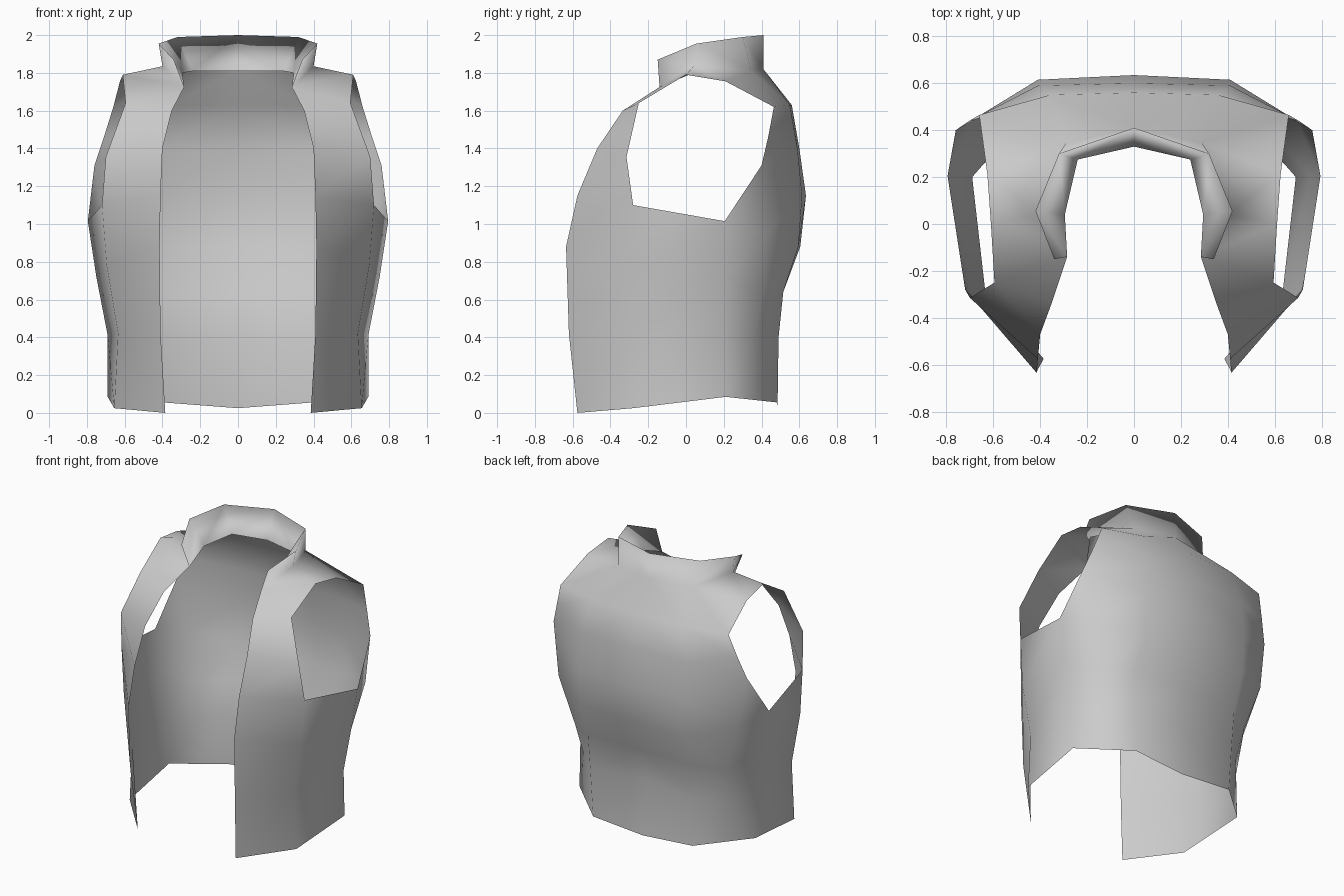
import bpy
import bmesh

default_cube = bpy.data.objects.get("Cube")
if default_cube:
    bpy.data.objects.remove(default_cube, do_unlink=True)


def make_material(name, colour):
    material = bpy.data.materials.new(name)
    material.use_nodes = True
    material.diffuse_color = colour
    material.node_tree.nodes["Principled BSDF"].inputs["Base Color"].default_value = colour
    return material


def build_mirrored(name, strips, material):
    """Skin strips between pairs of seam lines, then mirror them across x."""
    bm = bmesh.new()
    shared = {}

    def vertex(point):
        if point not in shared:
            shared[point] = bm.verts.new(point)
        return shared[point]

    for first, second in strips:
        for i in range(min(len(first), len(second)) - 1):
            corners = (second[i], first[i], first[i + 1], second[i + 1])
            unique = list(dict.fromkeys(corners))
            if len(unique) > 2:
                face = bm.faces.new([vertex(point) for point in unique])
                face.smooth = True

    mesh = bpy.data.meshes.new(name)
    bm.to_mesh(mesh)
    bm.free()
    mesh.materials.append(material)
    part = bpy.data.objects.new(name, mesh)
    bpy.context.collection.objects.link(part)

    mirror = part.modifiers.new("mirror", 'MIRROR')
    mirror.use_clip = True
    mirror.merge_threshold = .001


cloth = make_material("grey cloth", (.6, .6, .6, 1))

# Vertical seam lines of the left half, each running from hem to neck
spine_profile = [(.485, .025), (.44, .4), (.505, .64), (.605, .88),
                 (.635, 1.15), (.6, 1.4), (.56, 1.63), (.41, 1.82)]
spine = [(0, y, z) for y, z in spine_profile]

blade = [(.39, .485, .055), (.41, .49, .4), (.41, .515, .64), (.41, .595, .88),
         (.41, .615, 1.15), (.41, .59, 1.4), (.36, .55, 1.63), (.29, .345, 1.81)]

# The flank follows the rear rim of the armhole from its fourth point up
flank = [(.69, .21, .085), (.69, .2, .41), (.75, .2, .72), (.795, .205, 1.015),
         (.76, .4, 1.31), (.71, .435, 1.46), (.66, .465, 1.62), (.625, .21, 1.755)]

# Rear of the rib cage, bulging below the armhole and meeting its rim
back_ribs = [(.54, .348, .07), (.55, .36, .4), (.59, .4, .62), (.7, .43, .95), flank[4]]

# The ribs follow the front rim of the armhole from their fourth point up
ribs = [(.655, -.28, .025), (.635, -.28, .42), (.695, -.29, .78),
        (.72, -.28, 1.1), (.7, -.315, 1.355), (.595, -.25, 1.64)]

front_edge = [(.385, -.575, 0), (.41, -.62, .42), (.415, -.635, .88),
              (.41, -.575, 1.15), (.4, -.47, 1.4), (.35, -.335, 1.6)]

# Shoulder strap between the neck seam and the top of the armhole
neck_side = (.4, .04, 1.835)
neck_front = (.285, -.14, 1.725)
shoulder_tip = (.61, 0, 1.79)
neck_line = [blade[-1], neck_side, neck_front, front_edge[-1]]
shoulder_line = [flank[-1], shoulder_tip, ribs[-1], ribs[-1]]

# Standing collar: outer wall up to the rim, then a lining down inside
collar_seam = [spine[-1], blade[-1], neck_side, neck_front]
collar_rim = [(0, .41, 2), (.32, .3, 1.99), (.42, .055, 1.955), (.34, -.15, 1.87)]
collar_lining = [(0, .33, 1.81), (.24, .275, 1.81), (.295, .04, 1.8), neck_front]

build_mirrored("vest", [
    (spine, blade),
    (blade, back_ribs),
    (back_ribs, flank[:5]),
    (blade[4:], flank[4:]),
    (flank[:4], ribs[:4]),
    (ribs, front_edge),
    (neck_line, shoulder_line),
    (collar_rim, collar_seam),
    (collar_lining, collar_rim),
], cloth)
